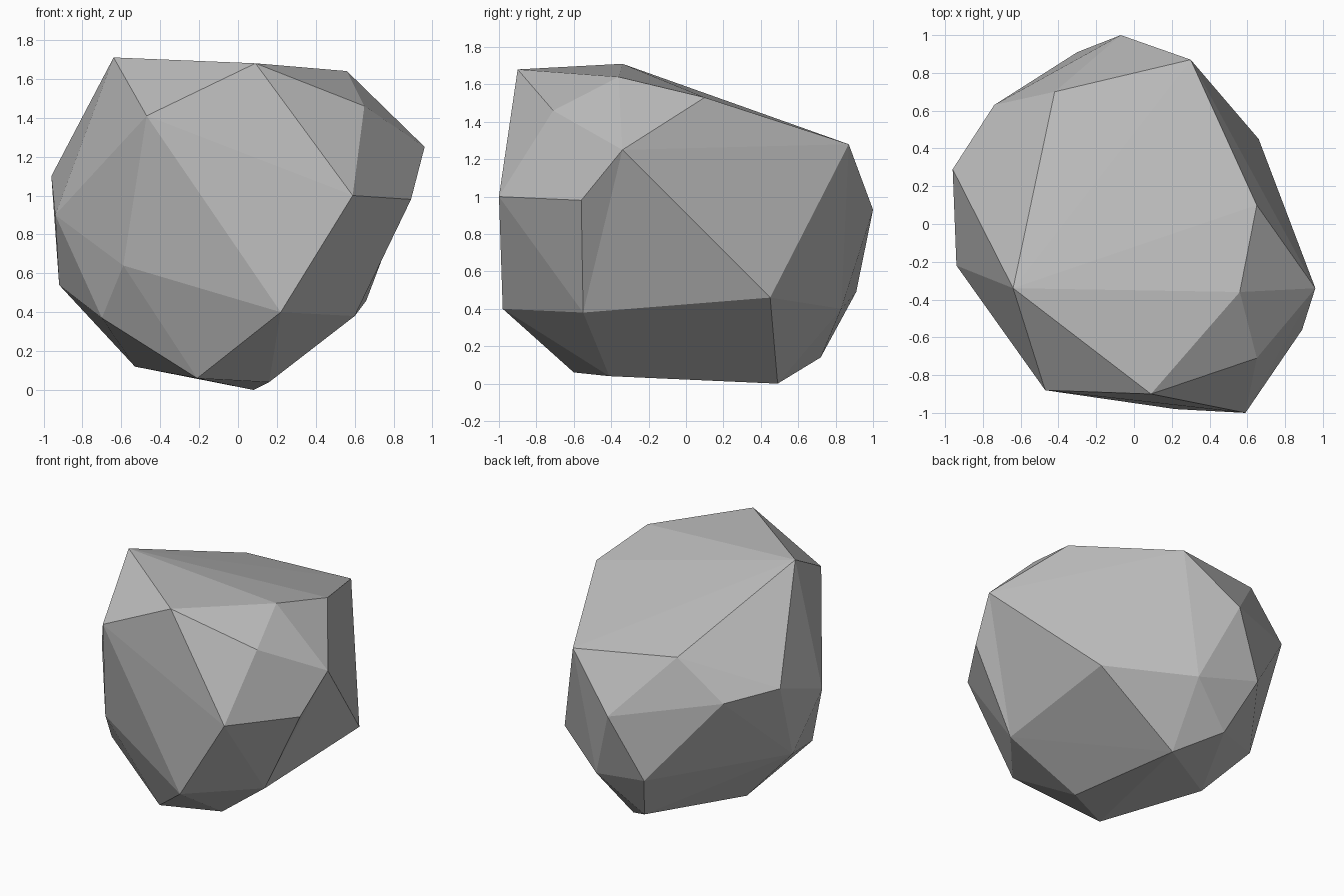
import bpy
import bmesh

cube = bpy.data.objects.get("Cube")
if cube:
    bpy.data.objects.remove(cube, do_unlink=True)


def flat_material(name, colour):
    """One plain matte colour for viewport and render."""
    material = bpy.data.materials.new(name)
    material.use_nodes = True
    material.diffuse_color = colour
    shader = material.node_tree.nodes["Principled BSDF"]
    shader.inputs["Base Color"].default_value = colour
    shader.inputs["Roughness"].default_value = 0.9
    return material


# Corners of the boulder, layer by layer from the top down
crown = [(-.64, -.34, 1.71), (.09, -.9, 1.68), (.56, -.36, 1.64), (.65, .1, 1.53),
         (.3, .87, 1.28), (-.42, .7, 1.34), (-.47, -.88, 1.41), (.65, -.71, 1.46)]
girdle = [(.96, -.34, 1.25), (.89, -.56, .98), (.59, -1, 1), (-.94, -.22, .9),
          (-.96, .29, 1.1), (-.74, .63, 1.06), (-.07, 1, .93)]
skirt = [(.6, -.55, .38), (.66, .45, .46), (.22, -.98, .4), (-.59, -.68, .64),
         (-.7, -.45, .37), (-.92, .09, .54), (-.3, .91, .49), (.14, .83, .4)]
foot = [(-.53, .06, .12), (-.17, .72, .14), (.08, .49, 0), (.16, -.41, .04), (-.21, -.6, .06)]

# Wrap the layers in one faceted skin
bm = bmesh.new()
layers = [[bm.verts.new(point) for point in layer] for layer in (crown, girdle, skirt, foot)]
bmesh.ops.convex_hull(bm, input=bm.verts[:])
loose = [vert for vert in bm.verts if not vert.link_faces]
bmesh.ops.delete(bm, geom=loose, context='VERTS')

# Turn one edge on the left flank to make its shallow hollow
side_corner, back_corner = layers[1][1], layers[2][1]
if side_corner.is_valid and back_corner.is_valid:
    ridge = bm.edges.get((side_corner, back_corner))
    if ridge and len(ridge.link_faces) == 2:
        bmesh.ops.rotate_edges(bm, edges=[ridge], use_ccw=False)
bmesh.ops.recalc_face_normals(bm, faces=bm.faces[:])

# Boulder object, flat shaded
mesh = bpy.data.meshes.new("boulder")
bm.to_mesh(mesh)
bm.free()
for polygon in mesh.polygons:
    polygon.use_smooth = False
mesh.materials.append(flat_material("stone grey", (.5, .5, .5, 1)))
boulder = bpy.data.objects.new("boulder", mesh)
bpy.context.scene.collection.objects.link(boulder)
